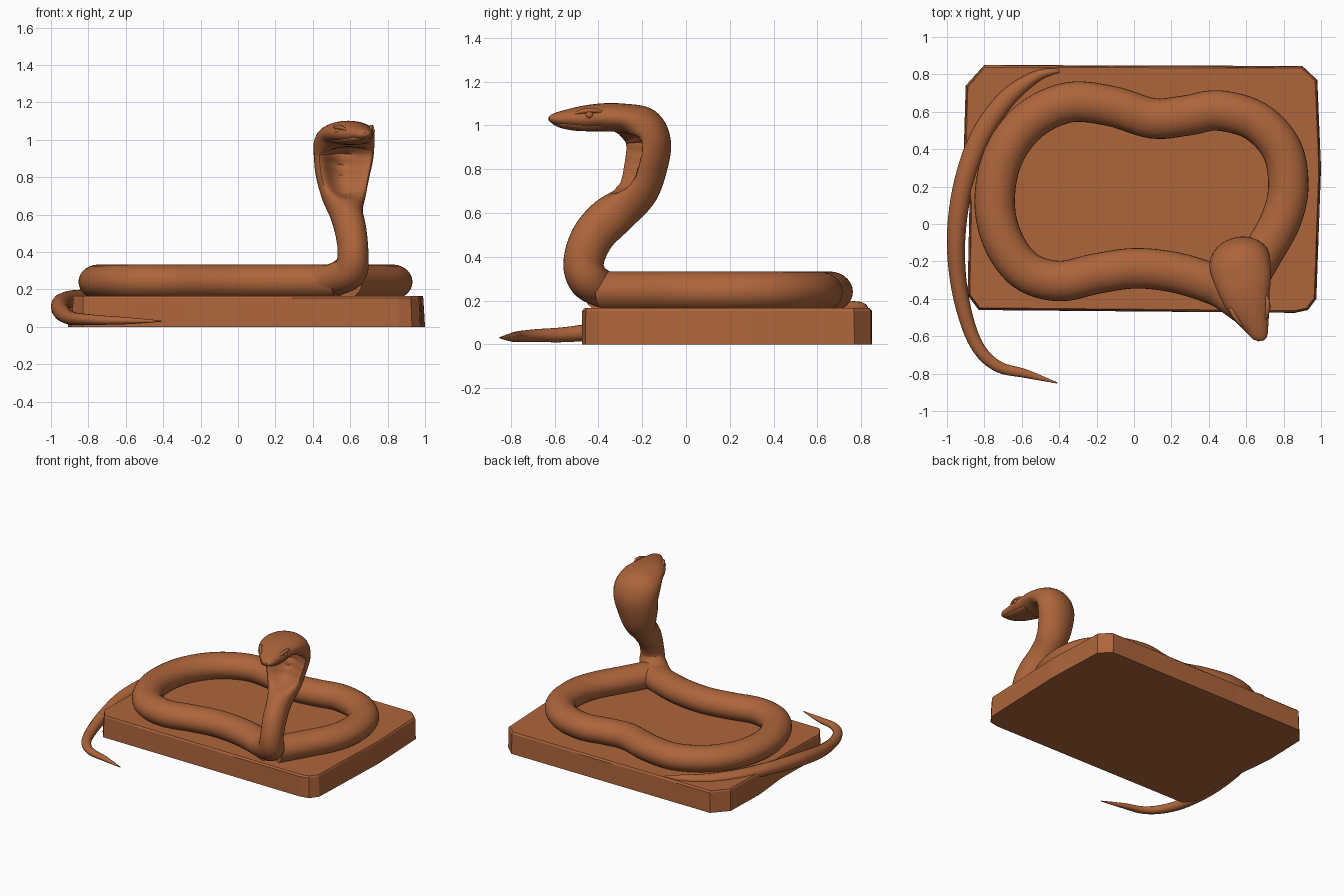
import bpy, bmesh, math, random
from mathutils import Vector

random.seed(4)
cube = bpy.data.objects.get("Cube")
if cube:
    bpy.data.objects.remove(cube, do_unlink=True)

clay = bpy.data.materials.new("terracotta brown")
clay.use_nodes = True
COLOUR = (0.42, 0.13, 0.044, 1)
clay.diffuse_color = COLOUR
clay.node_tree.nodes["Principled BSDF"].inputs["Base Color"].default_value = COLOUR


def finish(bm, name, angle=None):
    bmesh.ops.recalc_face_normals(bm, faces=bm.faces)
    mesh = bpy.data.meshes.new(name)
    bm.to_mesh(mesh)
    bm.free()
    mesh.materials.append(clay)
    obj = bpy.data.objects.new(name, mesh)
    bpy.context.collection.objects.link(obj)
    if angle:
        bpy.ops.object.select_all(action='DESELECT')
        obj.select_set(True)
        bpy.context.view_layer.objects.active = obj
        bpy.ops.object.shade_smooth_by_angle(angle=math.radians(angle))
    return obj


def spline(points, steps):
    """Catmull-Rom through points of any dimension."""
    pts = [points[0]] + points + [points[-1]]
    out = []
    for a, b, c, d in zip(pts, pts[1:], pts[2:], pts[3:]):
        for s in range(steps):
            t = s / steps
            out.append([b[k] + t / 2 * (c[k] - a[k] + t * (2 * a[k] - 5 * b[k] + 4 * c[k] - d[k]
                        + t * (3 * (b[k] - c[k]) + d[k] - a[k]))) for k in range(len(b))])
    return out + [list(points[-1])]


def loft(name, points, side=None, steps=6, sides=28, angle=50):
    """Sweep oval rings; each point is x, y, z, half width, half depth, front hollow."""
    rows = spline(points, steps)
    bm = bmesh.new()
    rings = []
    for i, (x, y, z, w, d, hollow) in enumerate(rows):
        ahead = Vector(rows[min(i + 1, len(rows) - 1)][:3])
        tangent = (ahead - Vector(rows[max(i - 1, 0)][:3])).normalized()
        across = side.copy() if side else tangent.cross(Vector((0, 0, 1)))
        across = (across - tangent * across.dot(tangent)).normalized()
        front = across.cross(tangent)
        # alternate rings step slightly to form belly scales in the hollow
        hollow *= 1.06 if i % 3 == 0 else 1
        ring = []
        for k in range(sides):
            a = math.tau * k / sides
            s = math.sin(a)
            depth = d * s * (1 - hollow * s * s) if s > 0 else d * s
            ring.append(bm.verts.new(Vector((x, y, z)) + across * w * math.cos(a) + front * depth))
        rings.append(ring)
    for r, q in zip(rings, rings[1:]):
        for k in range(sides):
            n = (k + 1) % sides
            bm.faces.new((r[k], r[n], q[n], q[k]))
    bm.faces.new(rings[0])
    bm.faces.new(rings[-1])
    return finish(bm, name, angle)


# Rough stone slab with clipped corners
outline = [(-.80, .85), (.90, .845), (.98, .77), (1.0, .3), (.975, -.40), (.93, -.46), (.86, -.475),
           (-.83, -.46), (-.89, -.38), (-.88, .1), (-.91, .4), (-.90, .74)]
bm = bmesh.new()
base = bm.faces.new([bm.verts.new((x, y, 0)) for x, y in outline])
top = bmesh.ops.extrude_face_region(bm, geom=[base])["geom"]
for v in top:
    if isinstance(v, bmesh.types.BMVert):
        v.co.z = .165
long_edges = [e for e in bm.edges if e.calc_length() > .5]
bmesh.ops.subdivide_edges(bm, edges=long_edges, cuts=5)
rim = [e for e in bm.edges if all(v.co.z > .1 for v in e.verts) and e.is_boundary is False]
bmesh.ops.bevel(bm, geom=rim, offset=.012, segments=1, affect='EDGES')
for v in bm.verts:
    if .01 < v.co.z < .16:
        v.co.x -= math.copysign(random.uniform(0, .01), v.co.x)
        v.co.y -= math.copysign(random.uniform(0, .01), v.co.y - .19)
bmesh.ops.triangulate(bm, faces=[f for f in bm.faces if len(f.verts) > 4])
finish(bm, "base_slab")

# Coiled body lying on the slab
coil = [(.54, -.37), (.38, -.305), (.2, -.255), (0, -.237), (-.2, -.265), (-.4, -.305), (-.58, -.25),
        (-.70, -.09), (-.745, .12), (-.70, .36), (-.56, .55), (-.35, .65), (-.12, .63), (.1, .565),
        (.28, .58), (.45, .607), (.65, .55), (.79, .40), (.825, .2), (.785, .02), (.68, -.17), (.57, -.36)]
loft("coiled_body", [(x, y, .24, .108, .093, 0) for x, y in coil])

# Raised neck, hollow hood and head in one sweep, turned slightly to its left
turn = Vector((.97, .26, 0))
neck = [(.36, -.295, .245, .09, .085, 0), (.50, -.37, .25, .1, .085, 0), (.595, -.445, .295, .095, .092, 0),
        (.615, -.467, .38, .082, .093, 0), (.605, -.42, .5, .083, .098, 0),
        (.58, -.32, .61, .088, .105, .15), (.565, -.24, .71, .122, .115, .9),
        (.56, -.208, .82, .148, .123, 1.3), (.565, -.197, .92, .163, .126, 1.3),
        (.568, -.228, .985, .164, .116, .7), (.582, -.30, 1.027, .152, .075, .2),
        (.60, -.39, 1.036, .13, .064, 0), (.63, -.48, 1.032, .1, .055, 0),
        (.66, -.56, 1.03, .062, .038, 0), (.675, -.605, 1.03, .04, .024, 0), (.679, -.625, 1.03, .015, .01, 0)]
loft("neck_hood_and_head", neck, side=turn)

# Tail slipping over the slab edge and round to the front
tail = [(-.40, .82, .165, .01, .01, 0), (-.52, .79, .165, .03, .03, 0), (-.68, .67, .165, .048, .035, 0),
        (-.82, .47, .16, .055, .04, 0), (-.91, .22, .145, .053, .045, 0), (-.95, -.05, .115, .05, .05, 0),
        (-.94, -.3, .075, .044, .045, 0), (-.89, -.53, .046, .038, .036, 0), (-.82, -.68, .04, .034, .03, 0),
        (-.72, -.765, .035, .03, .025, 0), (-.58, -.80, .032, .023, .018, 0), (-.41, -.85, .03, .003, .003, 0)]
loft("tail", tail, sides=14, angle=40)

# Eyes and brow ridges on both sides of the head
forward = Vector((.26, -.97, 0))
eye_centre = Vector((.625, -.465, 1.047))
for label, sign in (("left", 1), ("right", -1)):
    eye = bmesh.new()
    bmesh.ops.create_uvsphere(eye, u_segments=14, v_segments=8, radius=.018)
    bmesh.ops.translate(eye, verts=eye.verts, vec=eye_centre + turn * sign * .092)
    finish(eye, label + "_eye", 60)
    brow = []
    for along, out, up, size in ((-.06, .1, .018, .006), (-.02, .097, .026, .012),
                                 (.03, .082, .022, .011), (.07, .06, .008, .005)):
        p = eye_centre + forward * along + turn * sign * out
        brow.append((p.x, p.y, p.z + up - .005, size, size, 0))
    loft(label + "_brow", brow, sides=10, steps=4)

# Lower jaw line below the snout
jaw = [(.60, -.40, .992, .10, .02, 0), (.632, -.50, .995, .08, .02, 0),
       (.655, -.565, 1.003, .055, .016, 0), (.668, -.60, 1.012, .025, .01, 0)]
loft("lower_jaw", jaw, side=turn, angle=35)
